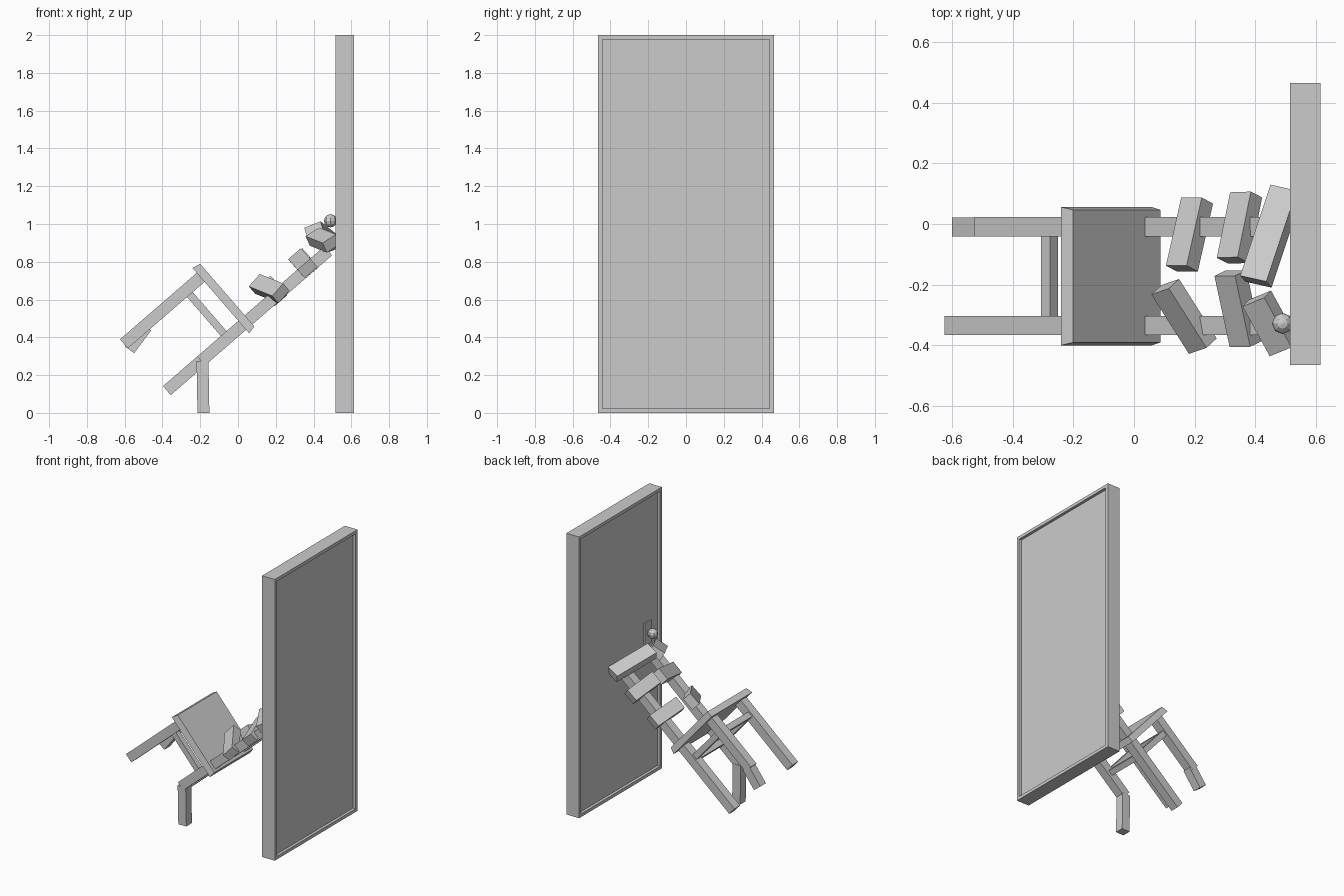
import bpy, bmesh
from mathutils import Vector, Matrix

if "Cube" in bpy.data.objects:
    bpy.data.objects.remove(bpy.data.objects["Cube"])


def make(name, bm):
    bmesh.ops.recalc_face_normals(bm, faces=bm.faces)
    me = bpy.data.meshes.new(name)
    bm.to_mesh(me)
    bm.free()
    ob = bpy.data.objects.new(name, me)
    bpy.context.collection.objects.link(ob)
    return ob


def bar(name, p, q, w, t, wide):
    """Box from p to q; w wide along 'wide', t thick across it."""
    p, q = Vector(p), Vector(q)
    d = (q - p).normalized()
    a = Vector(wide)
    a = (a - d * a.dot(d)).normalized()
    b = d.cross(a)
    m = Matrix((a * w, b * t, d * (q - p).length)).transposed().to_4x4()
    m.translation = (p + q) / 2
    bm = bmesh.new()
    bmesh.ops.create_cube(bm, size=1, matrix=m)
    return make(name, bm)


# Door: slab with a shallow recessed panel on both faces
bm = bmesh.new()
bmesh.ops.create_cube(bm, size=1, matrix=Matrix.Translation((0.565, 0, 1)) @
                      Matrix.Diagonal((0.1, 0.93, 2, 1)))
bm.normal_update()
sides = [f for f in bm.faces if abs(f.normal.x) > 0.9]
for f in sides:
    n = f.normal.copy()
    bmesh.ops.inset_region(bm, faces=[f], thickness=0.032)
    inner = bmesh.ops.extrude_face_region(bm, geom=[f])
    vs = [v for v in inner["geom"] if isinstance(v, bmesh.types.BMVert)]
    bmesh.ops.translate(bm, verts=vs, vec=-0.02 * n)
    if f.is_valid:
        bmesh.ops.delete(bm, geom=[f], context='FACES_ONLY')
make("door", bm)

# Knob, stem and plate
ky, kz = -0.328, 1.017
bar("knob_plate", (0.54, ky, kz - 0.085), (0.54, ky, kz + 0.075), 0.08, 0.03, (0, 1, 0))
bar("knob_stem", (0.49, ky, kz), (0.54, ky, kz), 0.025, 0.025, (0, 1, 0))
bm = bmesh.new()
bmesh.ops.create_uvsphere(bm, u_segments=8, v_segments=6, radius=0.035,
                          matrix=Matrix.Translation((0.49, ky, kz)))
make("knob", bm)

# Chair frame: B points to the back of the seat, U up the backrest
C = Vector((-0.074, -0.172, 0.609))
B, Y, U = Vector((0.655, 0, -0.756)), Vector((0, 1, 0)), Vector((0.756, 0, 0.655))


def L(b, y, u):
    return C + B * b + Y * y + U * u


# Seat, slightly narrower on top
bm = bmesh.new()
bmesh.ops.create_cube(bm, size=1)
for v in bm.verts:
    k = 1.0 if v.co.z < 0 else 0.96
    v.co = L(v.co.x * 0.457 * k, v.co.y * 0.456 * k, v.co.z * 0.045)
make("seat", bm)

# Legs and back posts, two legs snapped short
S = 0.163
T = 0.063
bar("front_leg_near", L(-S, -S, -0.56), L(-S, -S, -0.01), T, T, Y)
bar("front_leg_far", L(-S, S, -0.43), L(-S, S, -0.01), T, T, Y)
bar("back_post_near", L(S + .01, -S, -0.31), L(S + .01, -S, 0.58), T, T, Y)
bar("back_post_far", L(S + .01, S, -0.55), L(S + .01, S, 0.58), T, T, Y)
bar("snapped_front_leg", (-0.575, -0.01, 0.335), (-0.485, -0.01, 0.455), T, T, Y)
bar("snapped_back_leg", (-0.183, -0.333, 0), (-0.188, -0.333, 0.275), T, T, Y)

# Rails between the legs
for s, n in ((-1, "near"), (1, "far")):
    bar("side_rail_" + n, L(-S, s * S, -0.125), L(S, s * S, -0.125), 0.04, 0.04, Y)
for b, n in ((-S, "front"), (S, "back")):
    bar("cross_rail_" + n, L(b, -S, -0.13), L(b, S, -0.13), 0.04, 0.04, U)

# Broken backrest slats: centre, half length vector, width, thickness, wide direction
slats = [
    ((0.165, -0.305, 0.658), (0.062, -0.098, -0.025), 0.09, 0.06, U),
    ((0.183, -0.035, 0.645), (0.025, 0.112, -0.03), 0.09, 0.06, U),
    ((0.343, -0.279, 0.793), (0.025, -0.117, -0.028), 0.09, 0.06, U),
    ((0.348, -0.012, 0.790), (0.022, 0.108, -0.03), 0.09, 0.06, U),
    ((0.450, -0.328, 0.915), (0.045, -0.082, -0.018), 0.09, 0.06, (0.8, 0.3, 0.5)),
    ((0.452, -0.040, 0.930), (0.050, 0.150, -0.04), 0.095, 0.06, (0.93, 0, 0.3)),
]
for i, (c, h, w, t, wide) in enumerate(slats):
    c, h = Vector(c), Vector(h)
    bar(f"broken_slat_{i + 1}", c - h, c + h, w, t, wide)
